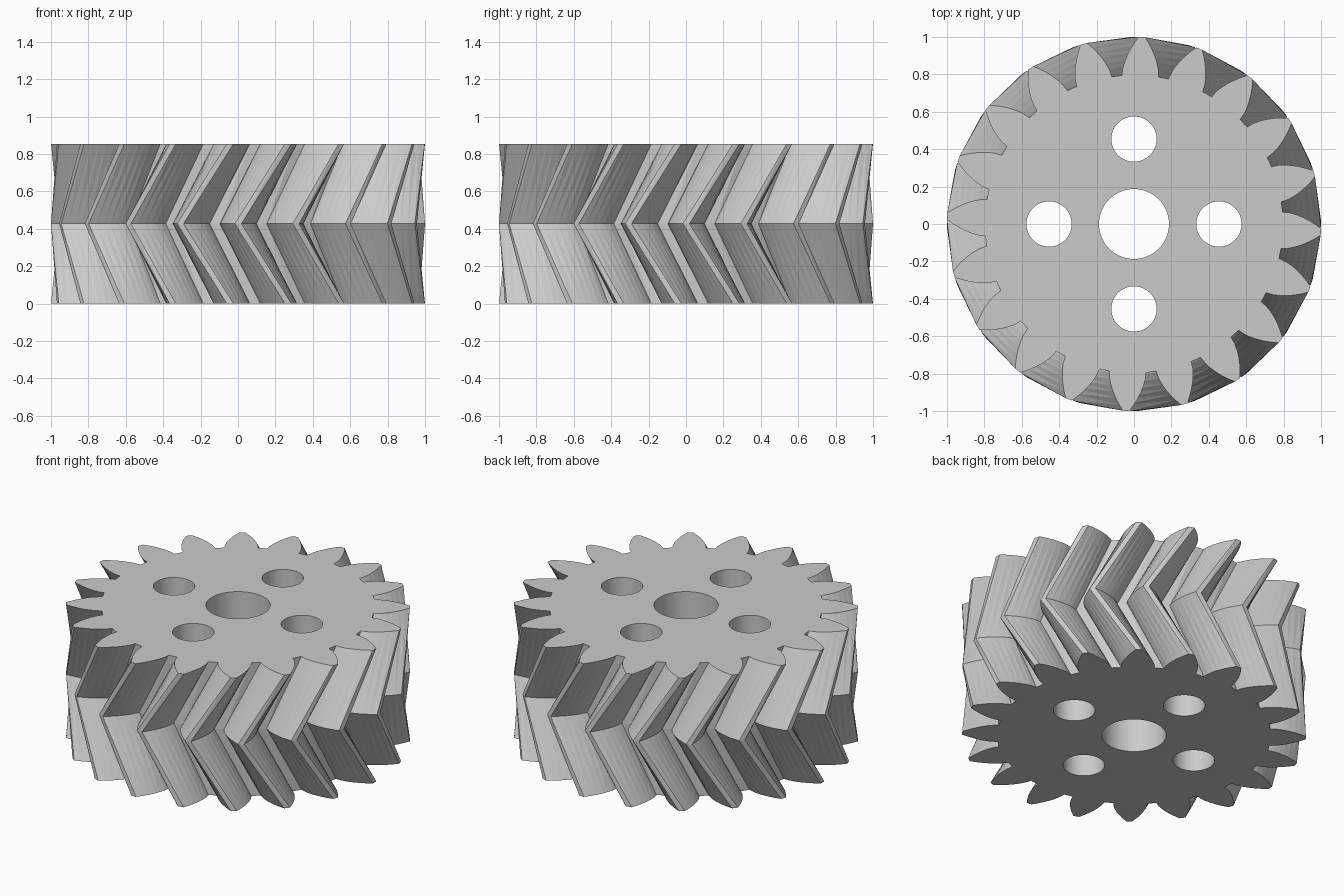
import bpy
import bmesh
from math import radians, cos, sin, tan, acos, pi

# Remove the default cube
cube = bpy.data.objects.get("Cube")
if cube:
    bpy.data.objects.remove(cube, do_unlink=True)

# Gear dimensions
TEETH = 20
HEIGHT = 0.855
TIP_R, ROOT_R = 1.0, 0.797
PITCH_R = TIP_R * TEETH / (TEETH + 2)
PRESSURE = radians(28)
BASE_R = PITCH_R * cos(PRESSURE)
PHASE = radians(-2.4)
TWIST = -tan(radians(30)) * HEIGHT / 2 / PITCH_R
STEPS = 6


def involute(angle):
    return tan(angle) - angle


def half_width(r):
    """Half the angular width of a tooth at radius r."""
    return pi / 2 / TEETH + involute(PRESSURE) - involute(acos(min(1, BASE_R / r)))


def gear_outline(turn):
    """Involute outline of the whole gear, turned about its axis."""
    radii = [ROOT_R] + [BASE_R + (TIP_R - BASE_R) * i / STEPS for i in range(STEPS + 1)]
    flank = [(r, half_width(max(r, BASE_R))) for r in radii]
    tooth = [(r, -a) for r, a in flank] + flank[::-1]
    points = []
    for k in range(TEETH):
        middle = PHASE + turn + 2 * pi * k / TEETH
        points += [(r * cos(middle + a), r * sin(middle + a)) for r, a in tooth]
    return points


def circle(cx, cy, r, count=64):
    return [(cx + r * cos(2 * pi * i / count), cy + r * sin(2 * pi * i / count))
            for i in range(count)]


def add_walls(bm, loops):
    """Join stacked (points, z) loops and return the bottom and top rims."""
    rings = [[bm.verts.new((x, y, z)) for x, y in pts] for pts, z in loops]
    for low, high in zip(rings, rings[1:]):
        for i in range(len(low)):
            j = (i + 1) % len(low)
            bm.faces.new((low[i], low[j], high[j], high[i]))
    return [[bm.edges.get((ring[i - 1], ring[i])) for i in range(len(ring))]
            for ring in (rings[0], rings[-1])]


bm = bmesh.new()

# Herringbone teeth: twisted one way to mid height, then back
rims = [add_walls(bm, [(gear_outline(0), 0),
                       (gear_outline(TWIST), HEIGHT / 2),
                       (gear_outline(0), HEIGHT)])]
bmesh.ops.triangulate(bm, faces=bm.faces[:], quad_method='SHORT_EDGE')

# Shaft bore and four lightening holes
holes = [(0, 0, 0.187)]
holes += [(0.454 * cos(k * pi / 2), 0.454 * sin(k * pi / 2), 0.121) for k in range(4)]
for cx, cy, r in holes:
    rims.append(add_walls(bm, [(circle(cx, cy, r), 0), (circle(cx, cy, r), HEIGHT)]))

# Flat end faces, pierced by the holes
for side in (0, 1):
    edges = [e for rim in rims for e in rim[side]]
    bmesh.ops.triangle_fill(bm, edges=edges, use_beauty=True,
                            normal=(0, 0, 1 if side else -1))
bmesh.ops.recalc_face_normals(bm, faces=bm.faces[:])

mesh = bpy.data.meshes.new("herringbone_gear")
bm.to_mesh(mesh)
bm.free()
gear = bpy.data.objects.new("herringbone_gear", mesh)
bpy.context.collection.objects.link(gear)

# Plain grey material
grey = bpy.data.materials.new("light grey")
grey.use_nodes = True
colour = (0.6, 0.6, 0.6, 1)
grey.diffuse_color = colour
grey.node_tree.nodes["Principled BSDF"].inputs["Base Color"].default_value = colour
mesh.materials.append(grey)
